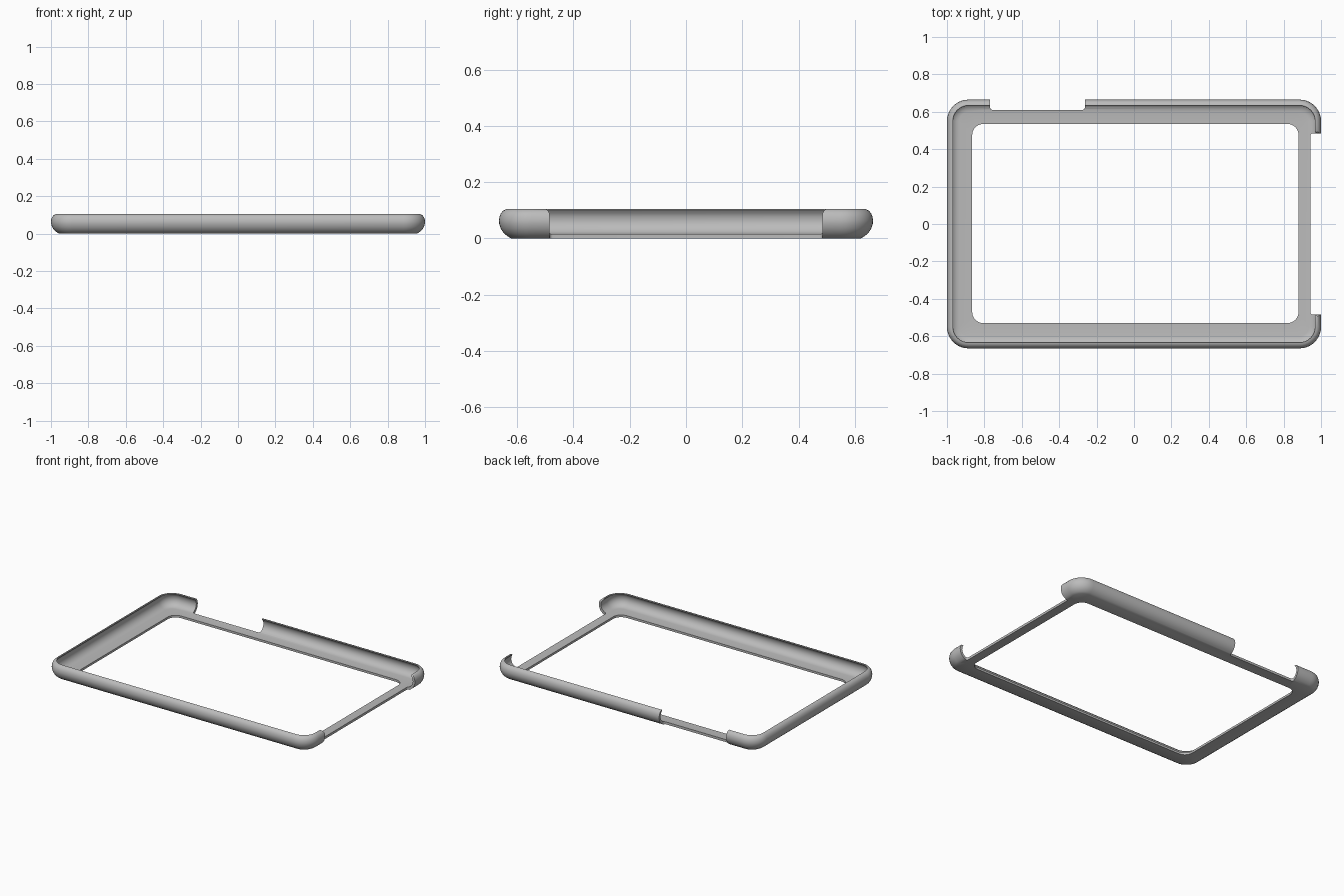
import bpy, bmesh, math

if "Cube" in bpy.data.objects:
    bpy.data.objects.remove(bpy.data.objects["Cube"])

grey = bpy.data.materials.new("soft_grey")
grey.diffuse_color = (0.5, 0.5, 0.5, 1)
grey.use_nodes = True
grey.node_tree.nodes["Principled BSDF"].inputs["Base Color"].default_value = grey.diffuse_color


def rounded_rect(x0, x1, y0, y1, r, seg=10):
    """Outline points, counter-clockwise, with the same count for any size."""
    pts = []
    corners = [(x1 - r, y1 - r), (x0 + r, y1 - r), (x0 + r, y0 + r), (x1 - r, y0 + r)]
    for k, (cx, cy) in enumerate(corners):
        for i in range(seg + 1):
            a = math.pi / 2 * (k + i / seg)
            pts.append((cx + r * math.cos(a), cy + r * math.sin(a)))
    return pts


def mesh_object(name, bm):
    bmesh.ops.recalc_face_normals(bm, faces=bm.faces[:])
    me = bpy.data.meshes.new(name)
    bm.to_mesh(me)
    bm.free()
    me.materials.append(grey)
    ob = bpy.data.objects.new(name, me)
    bpy.context.collection.objects.link(ob)
    return ob


def prism(name, pts, axis, lo, hi):
    """Extrude a 2D outline: axis 'z' uses (x, y), 'x' uses (y, z), 'y' uses (x, z)."""
    place = {"z": lambda u, v, w: (u, v, w),
             "x": lambda u, v, w: (w, u, v),
             "y": lambda u, v, w: (u, w, v)}[axis]
    bm = bmesh.new()
    a = [bm.verts.new(place(u, v, lo)) for u, v in pts]
    b = [bm.verts.new(place(u, v, hi)) for u, v in pts]
    n = len(pts)
    bm.faces.new(a)
    bm.faces.new(b)
    for i in range(n):
        bm.faces.new((a[i], a[(i + 1) % n], b[(i + 1) % n], b[i]))
    return mesh_object(name, bm)


# Curled wall section: (inset from the outer edge, height), from underside to inner floor
W, D, R = 1.0, 0.665, 0.115
FLOOR = 0.015
section = [(0.044, 0), (0.030, 0.008), (0.016, 0.020), (0.006, 0.036), (0.001, 0.052),
           (0, 0.064), (0.002, 0.078), (0.007, 0.090), (0.015, 0.099), (0.025, 0.104),
           (0.031, 0.105), (0.033, 0.101), (0.031, 0.098), (0.023, 0.090), (0.018, 0.078),
           (0.016, 0.064), (0.018, 0.050), (0.025, 0.036), (0.037, 0.024), (0.052, 0.017),
           (0.066, FLOOR)]

# Frame: wall section swept round the case and joined to the screen opening
loops = [[(x, y, z) for x, y in rounded_rect(-W + d, W - d, -D + d, D - d, R - d)]
         for d, z in section]
opening = rounded_rect(-0.865, 0.88, -0.53, 0.535, 0.06)
loops += [[(x, y, z) for x, y in opening] for z in (FLOOR, 0)]
bm = bmesh.new()
rings = [[bm.verts.new(p) for p in loop] for loop in loops]
n = len(opening)
for k, ring in enumerate(rings):
    nxt = rings[(k + 1) % len(rings)]
    for i in range(n):
        j = (i + 1) % n
        bm.faces.new((ring[i], ring[j], nxt[j], nxt[i]))
frame = mesh_object("case_frame", bm)

# Side and back wall gaps, with softened corners in plan
cutters = [
    prism("side_gap_cutter", rounded_rect(0.943, 1.2, -0.485, 0.485, 0.012, 5), "z", -0.1, 0.3),
    prism("back_gap_cutter", rounded_rect(-0.77, -0.262, 0.61, 0.9, 0.015, 5), "z", -0.1, 0.3),
]


def flare(lo, hi, r=0.022, top=0.106, seg=6):
    """Gap outline that widens in a rounded curve where it meets the rim."""
    arc = [(r * (1 - math.cos(math.pi / 2 * i / seg)), top - r + r * math.sin(math.pi / 2 * i / seg))
           for i in range(seg + 1)]
    left = [(lo + 0.002, 0.07)] + [(lo - d, z) for d, z in arc] + [(lo - r, 0.2)]
    right = [(hi - 0.002, 0.07)] + [(hi + d, z) for d, z in arc] + [(hi + r, 0.2)]
    return left + right[::-1]


# Rounded upper ends of the side wall
cutters.append(prism("side_flare_cutter", flare(-0.485, 0.485), "x", 0.95, 1.2))

bpy.context.view_layer.objects.active = frame
frame.select_set(True)
for c in cutters:
    c.hide_render = True
    m = frame.modifiers.new("gap", "BOOLEAN")
    m.operation = "DIFFERENCE"
    m.solver = "EXACT"
    m.object = c
    bpy.ops.object.modifier_apply(modifier=m.name)
for c in cutters:
    bpy.data.objects.remove(c)

bpy.ops.object.shade_smooth_by_angle(angle=math.radians(35))
